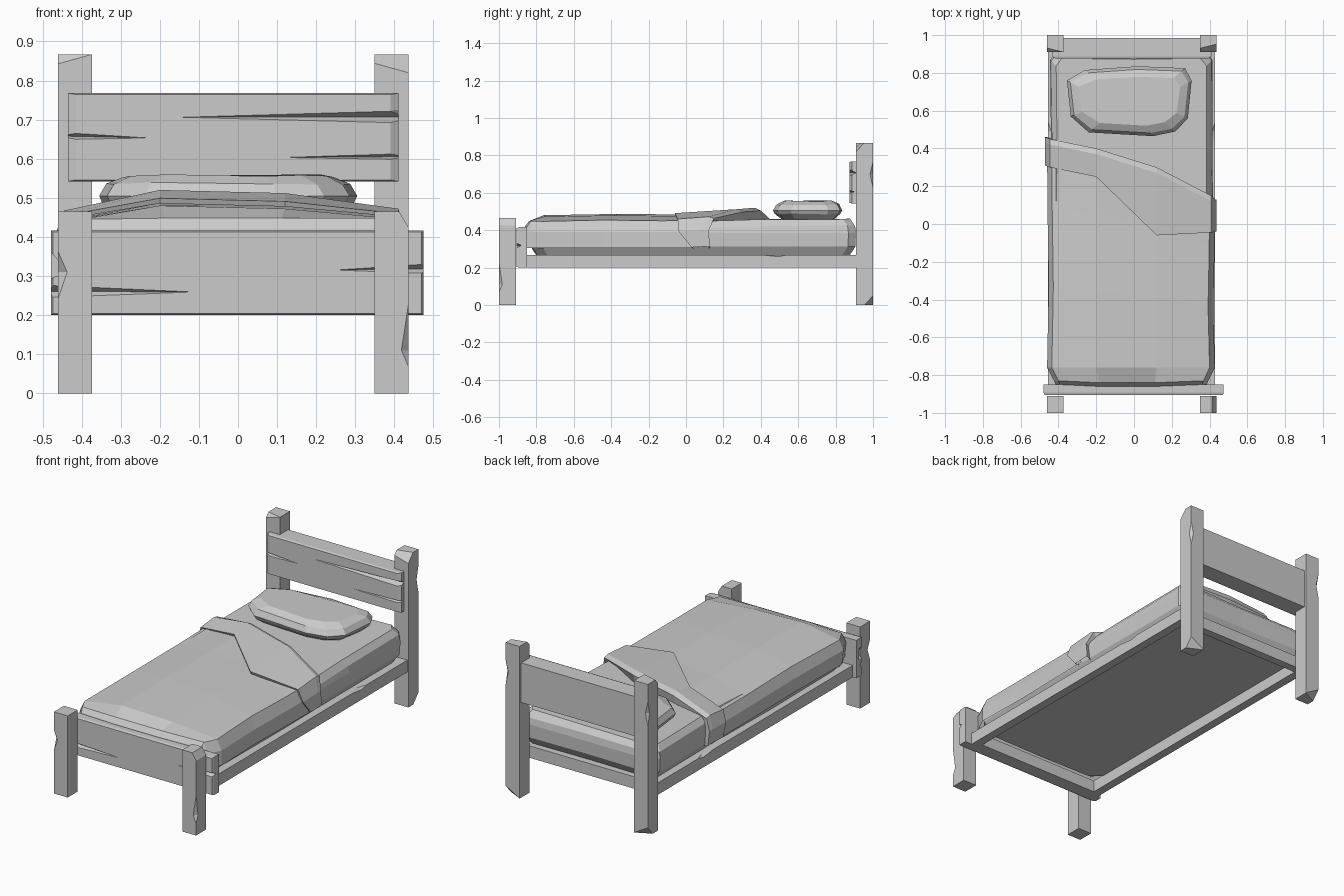
import bpy, bmesh, random
from mathutils import Vector

if "Cube" in bpy.data.objects:
    bpy.data.objects.remove(bpy.data.objects["Cube"])

random.seed(4)


def make(name, bm):
    bmesh.ops.recalc_face_normals(bm, faces=bm.faces[:])
    me = bpy.data.meshes.new(name)
    bm.to_mesh(me)
    bm.free()
    ob = bpy.data.objects.new(name, me)
    bpy.context.collection.objects.link(ob)
    return ob


def hull(name, pts):
    bm = bmesh.new()
    for p in pts:
        bm.verts.new(p)
    r = bmesh.ops.convex_hull(bm, input=bm.verts[:])
    junk = {g for g in r["geom_interior"] + r["geom_unused"] if isinstance(g, bmesh.types.BMVert)}
    bmesh.ops.delete(bm, geom=list(junk), context='VERTS')
    bmesh.ops.dissolve_limit(bm, angle_limit=0.01, verts=bm.verts[:], edges=bm.edges[:])
    return make(name, bm)


def box(name, lo, hi, ix=0.0, iz=0.0):
    """Box whose front face is inset by ix, iz."""
    pts = []
    for y, a, c in ((lo[1], ix, iz), (lo[1] + 0.012, 0, 0), (hi[1], 0, 0)):
        if y == lo[1] or y == hi[1] or ix:
            pts += [(x, y, z) for x in (lo[0] + a, hi[0] - a) for z in (lo[2] + c, hi[2] - c)]
    return hull(name, pts)


def cut(ob, pts):
    """Carve a convex chip out of a part."""
    tool = hull("chip_cutter", pts)
    tool.hide_render = True
    m = ob.modifiers.new("chip", 'BOOLEAN')
    m.operation, m.solver, m.object = 'DIFFERENCE', 'EXACT', tool
    bpy.context.view_layer.objects.active = ob
    bpy.ops.object.modifier_apply(modifier=m.name)
    bpy.data.objects.remove(tool)


def crack(ob, tip, end, za, zb, y, depth=0.025):
    """V groove in a front face, from a pointed tip to the board end."""
    cut(ob, [(tip[0], y - 0.001, tip[1]), (end, y - 0.003, za), (end, y - 0.003, zb),
             (end, y + depth, (za + zb) / 2)])


def notch(ob, cx, cy, sx, sy, z0, zc, z1, d):
    """Whittled dent on a vertical post edge."""
    e = 0.004
    cut(ob, [(cx + sx * e, cy + sy * e, z0), (cx + sx * e, cy + sy * e, z1),
             (cx - sx * d, cy + sy * e, zc), (cx + sx * e, cy - sy * d, zc),
             (cx + sx * .04, cy + sy * .04, zc)])


def slice_off(ob, co, no):
    bm = bmesh.new()
    bm.from_mesh(ob.data)
    r = bmesh.ops.bisect_plane(bm, geom=bm.verts[:] + bm.edges[:] + bm.faces[:],
                               plane_co=co, plane_no=Vector(no), clear_outer=True)
    bmesh.ops.holes_fill(bm, edges=[g for g in r["geom_cut"] if isinstance(g, bmesh.types.BMEdge)])
    bmesh.ops.recalc_face_normals(bm, faces=bm.faces[:])
    bm.to_mesh(ob.data)
    bm.free()


def loft(name, rows, closed=False):
    """Skin rows of points; closed rows get end caps."""
    bm = bmesh.new()
    vs = [[bm.verts.new(p) for p in r] for r in rows]
    n = len(rows[0])
    for a, b in zip(vs, vs[1:]):
        for i in range(n if closed else n - 1):
            j = (i + 1) % n
            bm.faces.new((a[i], a[j], b[j], b[i]))
    if closed:
        bm.faces.new(vs[0])
        bm.faces.new(vs[-1])
    return make(name, bm)


def rings(outline, levels, c, jit):
    """Stack an outline at (z, inset) levels."""
    out = []
    for z, inset in levels:
        row = []
        for x, y in outline:
            d = Vector((x - c[0], y - c[1]))
            k = jit if inset else 0
            row.append((x - inset * max(-1, min(1, d.x * 5)), y - inset * max(-1, min(1, d.y * 5)),
                        z + random.uniform(-k, k)))
        out.append(row)
    return out


# Posts, with cut tops and worn edges
POST_X = ((-0.46, -0.373, "left"), (0.349, 0.436, "right"))
for x0, x1, side in POST_X:
    s = -1 if side == "left" else 1
    xo = x0 if s < 0 else x1
    xm = (x0 + x1) / 2
    head = box("head_post_" + side, (x0, 0.91, 0), (x1, 1, 0.867))
    foot = box("foot_post_" + side, (x0, -1, 0), (x1, -0.91, 0.465))
    slice_off(head, (xm, 0.91, 0.832 if s > 0 else 0.855), (s * 0.25, -1, 0.9))
    slice_off(head, (xo, 1, 0.05), (s * 0.5, 1, -0.9))
    notch(head, xo, 1, s, 1, 0.59, 0.70, 0.80, 0.02)
    if s < 0:
        notch(foot, xo, -1, s, -1, 0.22, 0.31, 0.38, 0.027)
    else:
        slice_off(foot, (xo, -0.95, 0.425), (1, 0, 0.6))
        notch(foot, xo, -1, s, -1, 0.05, 0.11, 0.28, 0.022)

# Headboard and its splits
hb = box("headboard", (-0.435, 0.875, 0.542), (0.41, 0.985, 0.768), 0.02, 0.004)
crack(hb, (-0.16, 0.706), 0.43, 0.69, 0.724, 0.875, 0.035)
crack(hb, (-0.22, 0.653), -0.45, 0.648, 0.668, 0.875)
crack(hb, (0.10, 0.603), 0.43, 0.597, 0.614, 0.875)
cut(hb, [(0.365, 0.865, 0.71), (0.42, 0.865, 0.775), (0.42, 0.865, 0.70), (0.42, 0.90, 0.715)])

# Footboard and its splits
fb = box("footboard", (-0.478, -0.905, 0.2), (0.475, -0.85, 0.416), 0.005, 0.004)
crack(fb, (-0.10, 0.259), -0.49, 0.243, 0.278, -0.905)
crack(fb, (0.24, 0.315), 0.485, 0.305, 0.332, -0.905)
cut(fb, [(x, y, z) for y in (-0.93, -0.875) for x, z in ((-0.435, 0.31), (-0.49, 0.29), (-0.49, 0.375))])

# Rails forming the low frame, side ones chipped along the top
RAIL_TOP = 0.268
for s, xo, side in ((-1, -0.455, "left"), (1, 0.43, "right")):
    xi = xo - s * 0.05
    rail = box("side_rail_" + side, (min(xo, xi), -0.86, 0.2), (max(xo, xi), 0.915, RAIL_TOP))
    e = xo + s * 0.01
    cut(rail, [(e, 0.30, 0.275), (e, 0.60, 0.275), (e, 0.50, 0.252), (xo - s * 0.03, 0.48, 0.275)])
box("head_rail", (-0.405, 0.865, 0.2), (0.38, 0.912, RAIL_TOP))
box("foot_rail", (-0.405, -0.86, 0.2), (0.38, -0.82, RAIL_TOP))

# Mattress
mat = [(-0.44, -0.77), (-0.38, -0.825), (0, -0.83), (0.36, -0.825), (0.41, -0.77), (0.415, -0.2),
       (0.412, 0.4), (0.412, 0.865), (0.38, 0.905), (0, 0.90), (-0.41, 0.905), (-0.44, 0.865),
       (-0.435, 0.4), (-0.445, -0.2)]
mattress = loft("mattress", rings(mat, [(0.265, 0.03), (0.312, 0), (0.385, -0.004), (0.425, 0.002),
                                        (0.458, 0.028)], (-0.015, 0.03), 0.004), True)
for v in mattress.data.vertices:
    if v.co.z < 0.28:
        v.co.z = 0.265
    elif v.co.y < 0.1 and v.co.z > 0.4:
        v.co.z -= 0.02

# Blanket, draped over the mattress and ending on a slanted line
SECTION = [(-0.45, 0.305), (-0.46, 0.39), (-0.435, 0.445), (-0.2, 0.483), (0.12, 0.475),
           (0.40, 0.450), (0.428, 0.39), (0.428, 0.305)]
UPPER = [0.46, 0.46, 0.45, 0.40, 0.30, 0.15, 0.12, 0.13]
LOWER = [0.32, 0.31, 0.30, 0.25, -0.06, -0.045, -0.04, 0.03]
rows = []
for y, lim, k in ((-0.835, 0.305, 0.88), (-0.855, 0.335, 0.9), (-0.85, 0.42, 0.9), (-0.83, 0.448, 0.92)):
    rows.append([(x * k, y - 0.01 * (i in (3, 4)), min(z, lim)) for i, (x, z) in enumerate(SECTION)])
for t, dz, dx in ((0, -0.003, 0), (0.35, 0.004, 0.008), (0.7, 0.0, 0.002), (0.93, 0.004, 0)):
    rows.append([(x + dx * (1 if x < 0 else -1) * (i not in (3, 4)), -0.76 + t * (UPPER[i] + 0.76),
                  z + (dz if z > 0.4 else 0)) for i, (x, z) in enumerate(SECTION)])
loft("blanket", rows)


# Turned-back blanket fold
def fold_row(ys, dy, off):
    r = []
    for i, (x, z) in enumerate(SECTION):
        side = -1 if i < 3 else 1 if i > 4 else 0
        r.append((x + side * min(off, 0.01), ys[i] + dy,
                  z + off * (1 if 2 < i < 5 else 0.6 if i in (2, 5) else 0.2)))
    return r


loft("blanket_fold", [fold_row(LOWER, 0.01, -0.012), fold_row(LOWER, 0, 0.016),
                      fold_row(UPPER, -0.03, 0.037), fold_row(UPPER, 0, 0.022),
                      fold_row(UPPER, -0.01, -0.025)])

# Pillow
pil = [(-0.355, 0.76), (-0.26, 0.815), (0.02, 0.835), (0.27, 0.825), (0.305, 0.76), (0.285, 0.56),
       (0.22, 0.49), (0.10, 0.465), (-0.24, 0.485), (-0.335, 0.57)]
loft("pillow", rings(pil, [(0.455, 0.05), (0.485, 0.01), (0.505, 0), (0.538, 0.018), (0.556, 0.06)],
                     (-0.02, 0.65), 0.004), True)
